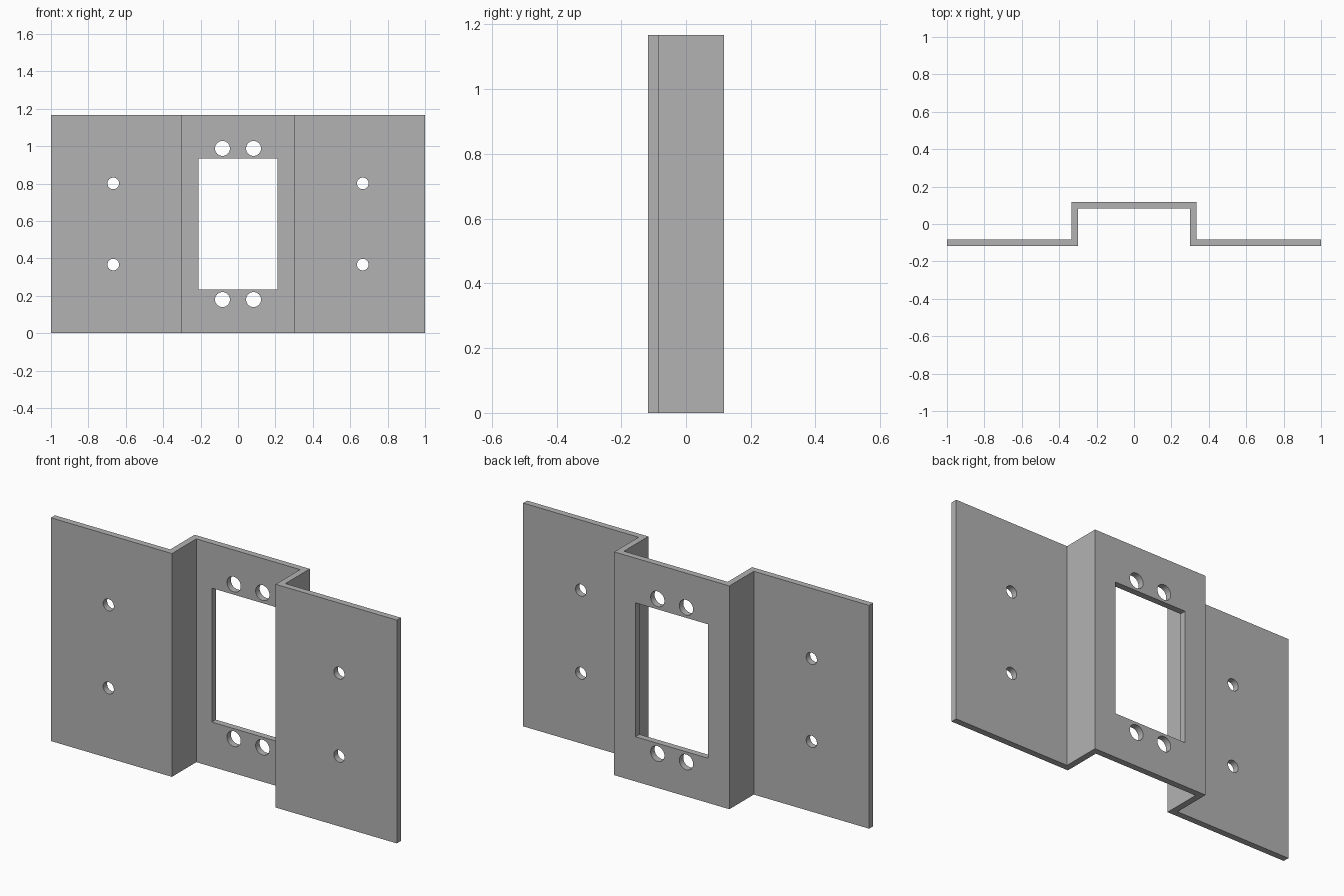
import bpy
import bmesh
from math import pi
from mathutils import Matrix

if "Cube" in bpy.data.objects:
    bpy.data.objects.remove(bpy.data.objects["Cube"], do_unlink=True)

HEIGHT = 1.167
MID = HEIGHT / 2
DEPTH = 0.117
WALL = 0.033

metal = bpy.data.materials.new("plain grey metal")
metal.use_nodes = True
grey = (0.45, 0.45, 0.45, 1)
metal.diffuse_color = grey
metal.node_tree.nodes["Principled BSDF"].inputs["Base Color"].default_value = grey


def add_object(name, bm):
    bmesh.ops.recalc_face_normals(bm, faces=bm.faces)
    mesh = bpy.data.meshes.new(name)
    bm.to_mesh(mesh)
    bm.free()
    mesh.materials.append(metal)
    obj = bpy.data.objects.new(name, mesh)
    bpy.context.collection.objects.link(obj)
    return obj


# Folded sheet: mirrored hat profile, extruded upwards
front = [(1, -DEPTH), (0.3, -DEPTH), (0.3, DEPTH - WALL)]
back = [(0.333, DEPTH), (0.333, WALL - DEPTH), (1, WALL - DEPTH)]
mirror = lambda pts: [(-x, y) for x, y in reversed(pts)]
profile = front + mirror(front) + mirror(back) + back

bm = bmesh.new()
sheet = bm.faces.new([bm.verts.new((x, y, 0)) for x, y in profile])
walls = bmesh.ops.extrude_face_region(bm, geom=[sheet])["geom"]
bmesh.ops.translate(bm, vec=(0, 0, HEIGHT),
                    verts=[v for v in walls if isinstance(v, bmesh.types.BMVert)])
bracket = add_object("folded_bracket", bm)

# Cutters: central window, large holes around it, small holes in the flanges
bm = bmesh.new()
bmesh.ops.create_cube(bm, size=1, matrix=Matrix.Translation((0, DEPTH, MID))
                      @ Matrix.Diagonal((0.42, 0.2, 0.7, 1)))
for x, y, rise, radius in ((0.083, DEPTH, 0.404, 0.04), (0.667, -DEPTH, 0.217, 0.031)):
    for sx in (-1, 1):
        for sz in (-1, 1):
            place = Matrix.Translation((sx * x, y, MID + sz * rise))
            bmesh.ops.create_cone(bm, cap_ends=True, segments=32, radius1=radius,
                                  radius2=radius, depth=0.2,
                                  matrix=place @ Matrix.Rotation(pi / 2, 4, "X"))
cutter = add_object("opening_cutters", bm)

cut = bracket.modifiers.new("openings", "BOOLEAN")
cut.operation = "DIFFERENCE"
cut.solver = "EXACT"
cut.object = cutter

# Apply the cut and discard the helper
bpy.context.view_layer.objects.active = bracket
bracket.select_set(True)
bpy.ops.object.modifier_apply(modifier=cut.name)
bpy.data.objects.remove(cutter, do_unlink=True)
bpy.ops.object.shade_smooth_by_angle()
